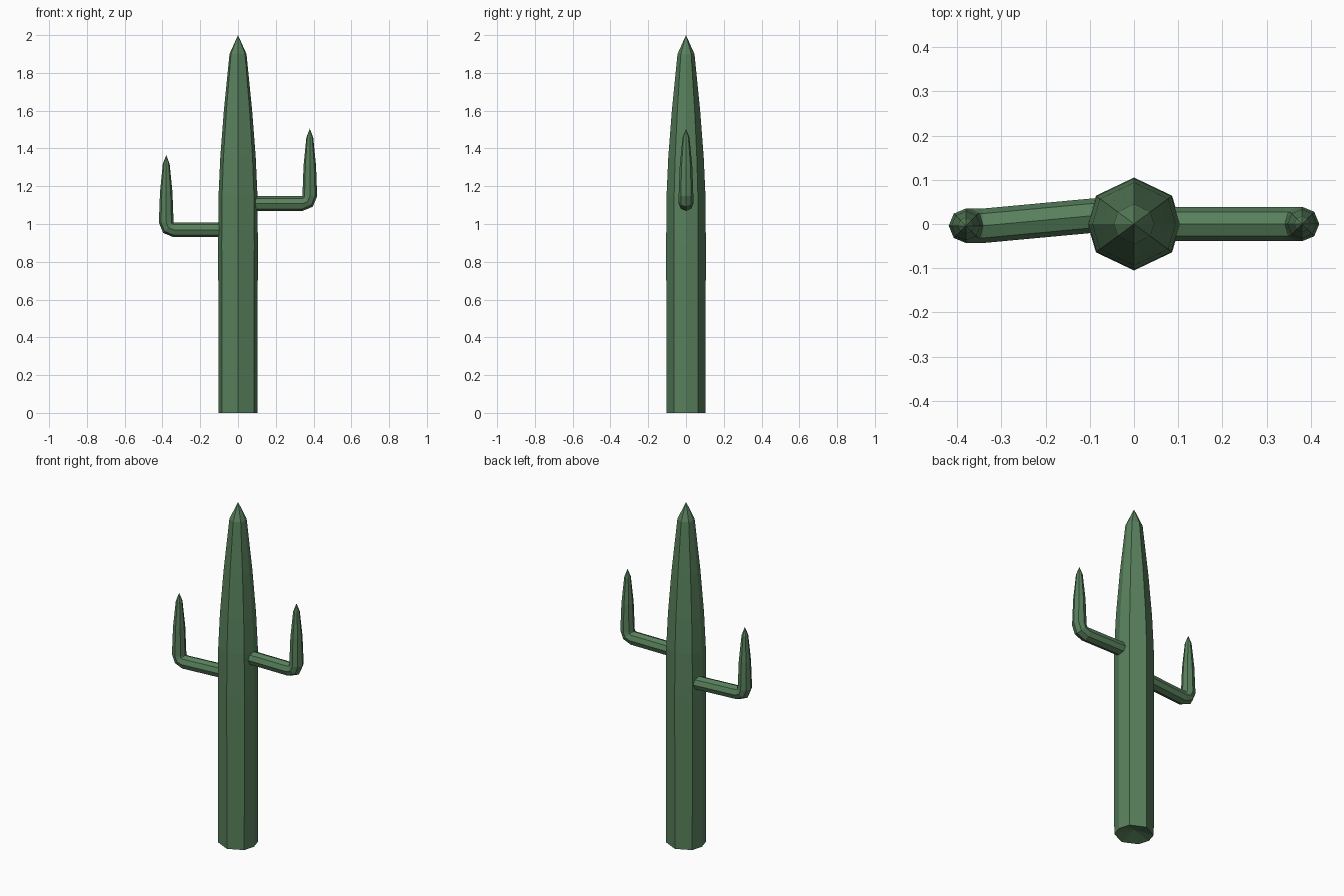
import bpy, bmesh, math
from mathutils import Vector

if "Cube" in bpy.data.objects:
    bpy.data.objects.remove(bpy.data.objects["Cube"])

green = bpy.data.materials.new("cactus_green")
green.diffuse_color = (0.098, 0.216, 0.107, 1)
green.use_nodes = True
green.node_tree.nodes["Principled BSDF"].inputs["Base Color"].default_value = green.diffuse_color

# slightly squashed octagon for the trunk, regular octagon for the arms
TRUNK = [(1, 0), (.82, .61), (0, 1), (-.82, .61), (-1, 0), (-.82, -.61), (0, -1), (.82, -.61)]
ARM = [(math.cos(i * math.pi / 4), math.sin(i * math.pi / 4)) for i in range(8)]


def loft(name, shape, rings, start, tip):
    """Skin rings of (centre, u axis, v axis, radius), closed by a point at each end."""
    bm = bmesh.new()
    loops = [[bm.verts.new(Vector(c) + r * (a * Vector(u) + b * Vector(v))) for a, b in shape]
             for c, u, v, r in rings]
    n = len(shape)
    for lo, hi in zip(loops, loops[1:]):
        for i in range(n):
            j = (i + 1) % n
            bm.faces.new((lo[i], lo[j], hi[j], hi[i]))
    for loop, point in ((loops[0], start), (loops[-1], tip)):
        p = bm.verts.new(point)
        for i in range(n):
            bm.faces.new((loop[i], loop[(i + 1) % n], p))
    bmesh.ops.recalc_face_normals(bm, faces=bm.faces)
    mesh = bpy.data.meshes.new(name)
    bm.to_mesh(mesh)
    bm.free()
    mesh.materials.append(green)
    ob = bpy.data.objects.new(name, mesh)
    bpy.context.collection.objects.link(ob)


# trunk: straight below, tapering to a point, with a shallow hollow underneath
profile = [(0, .103), (.9, .105), (1.15, .103), (1.35, .094), (1.6, .075), (1.9, .045)]
loft("trunk", TRUNK, [((0, 0, z), (1, 0, 0), (0, 1, 0), r) for z, r in profile],
     (0, 0, .03), (0, 0, 2))


def arm(name, side, top, tip, y0, y1):
    """Horizontal branch that turns up around its inner corner, then tapers."""
    r = .039
    corner = Vector((side * .341, y1, top))
    rings = [((side * .06, y0, top - r), (0, 0, 1), (0, 1, 0), r)]
    for deg in (0, 45, 90):
        a = math.radians(deg)
        u = Vector((-side * math.sin(a), 0, math.cos(a)))
        rings.append((corner - u * r, u, (0, 1, 0), r))
    x = side * (.341 + r)
    h = tip - top
    for f, rad in ((.45, .033), (.87, .018)):
        rings.append(((x, y1, top + f * h), (-side, 0, 0), (0, 1, 0), rad))
    loft(name, ARM, rings, (side * .06, y0, top - r), (x, y1, tip))


arm("right_arm", 1, 1.147, 1.505, 0, 0)
arm("left_arm", -1, 1.008, 1.365, .022, -.004)
